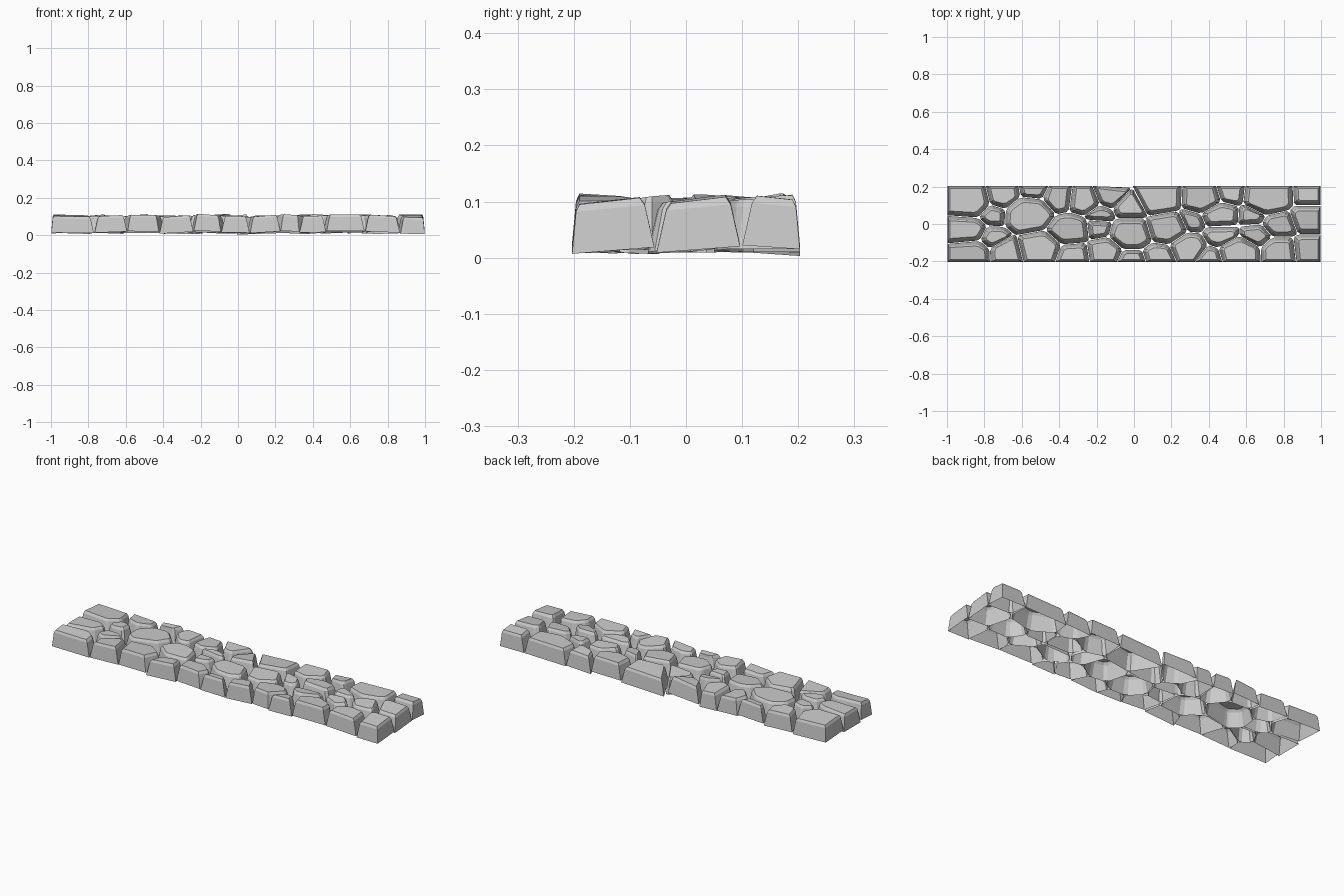
import bpy, bmesh, random
from mathutils import Vector

if "Cube" in bpy.data.objects:
    bpy.data.objects.remove(bpy.data.objects["Cube"])

random.seed(4)
HX, HY, SQ = 1.0, 0.205, 0.75   # half length, half width, stretch of the cells along x

# stones: centre x, centre y, nominal radius
STONES = [
    (-.88, .125, .09), (-.70, .15, .075), (-.54, .165, .06), (-.41, .13, .07),
    (-.27, .12, .07), (-.12, .155, .07), (.12, .14, .095), (.37, .135, .08),
    (.51, .16, .06), (.72, .145, .1), (.93, .15, .06),
    (-.56, .055, .10), (-.75, .06, .055), (-.90, -.035, .075), (-.76, -.075, .045),
    (-.35, -.03, .085), (-.19, .055, .05), (-.20, -.02, .05), (-.01, .10, .075),
    (-.01, -.05, .085), (.17, -.02, .085), (.31, .015, .05), (.46, .05, .075),
    (.47, -.06, .065), (.63, .045, .055), (.65, -.06, .06), (.78, .00, .07),
    (.93, .03, .075),
    (-.88, -.155, .075), (-.68, -.15, .06), (-.50, -.125, .085), (-.33, -.16, .065),
    (-.16, -.145, .065), (-.01, -.185, .045), (.13, -.16, .055), (.29, -.12, .07),
    (.41, -.17, .045), (.56, -.145, .08), (.78, -.14, .07), (.93, -.13, .065),
]


def clip(poly, n, d):
    """Keep the part of a convex polygon where p.n <= d."""
    out = []
    for a, b in zip(poly, poly[1:] + poly[:1]):
        da, db = a.dot(n) - d, b.dot(n) - d
        if da <= 0:
            out.append(a)
        if da * db < 0:
            out.append(a.lerp(b, da / (da - db)))
    return out


def cell(i):
    """Footprint of stone i: weighted Voronoi cell inside the path rectangle."""
    poly = [Vector(p) for p in ((-HX * SQ, -HY), (HX * SQ, -HY), (HX * SQ, HY), (-HX * SQ, HY))]
    x, y, r = STONES[i]
    p = Vector((x * SQ, y))
    for j, (u, v, s) in enumerate(STONES):
        if j != i:
            q = Vector((u * SQ, v))
            poly = clip(poly, q - p, (q.length_squared - p.length_squared + r * r - s * s) / 2)
    return [Vector((v.x / SQ, v.y)) for v in poly]


def on_rim(v):
    return abs(v.x) > HX - 1e-4, abs(v.y) > HY - 1e-4


def cut_corners(poly):
    """Drop tiny edges and nip off the inner corners."""
    poly = [v for k, v in enumerate(poly) if (v - poly[k - 1]).length > 0.012]
    out = []
    for k, v in enumerate(poly):
        if any(on_rim(v)):
            out.append(v)
            continue
        for w in (poly[k - 1], poly[(k + 1) % len(poly)]):
            e = w - v
            out.append(v + e.normalized() * min(0.013, e.length * 0.2))
    return out


def inset(poly, d, rim):
    """Shrink a footprint by d, but only by rim along the outer border."""
    xs, ys = [v.x for v in poly], [v.y for v in poly]
    cx, cy = (max(xs) + min(xs)) / 2, (max(ys) + min(ys)) / 2
    hx, hy = (max(xs) - min(xs)) / 2, (max(ys) - min(ys)) / 2
    sx, sy = max(0.4, 1 - d / hx), max(0.4, 1 - d / hy)
    out = []
    for v in poly:
        bx, by = on_rim(v)
        x, y = cx + (v.x - cx) * sx, cy + (v.y - cy) * sy
        if bx:
            x = v.x - rim * (1 if v.x > 0 else -1)
        if by:
            y = v.y - rim * (1 if v.y > 0 else -1)
        out.append(Vector((x, y)))
    return out


def stone(i):
    poly = cut_corners(cell(i))
    if len(poly) < 3:
        return
    c = sum(poly, Vector((0, 0))) / len(poly)
    tx, ty = random.uniform(-.06, .06), random.uniform(-.08, .08)
    lift = random.uniform(-.004, .004)
    bm = bmesh.new()
    rings = []
    # open base, top of the flank, bevelled crown
    for d, rim, z in ((.002, .002, .016), (.019, .009, .091), (.028, .015, .104)):
        ring = []
        for v, p in zip(poly, inset(poly, d, rim)):
            h = z + lift + (v.x - c.x) * tx + (v.y - c.y) * ty
            ring.append(bm.verts.new((p.x, p.y, max(h, 0))))
        rings.append(ring)
    n = len(poly)
    for a, b in zip(rings, rings[1:]):
        for k in range(n):
            m = (k + 1) % n
            bm.faces.new((a[k], a[m], b[m], b[k]))
    bm.faces.new(rings[-1])
    bm.normal_update()
    me = bpy.data.meshes.new("paving_stone")
    bm.to_mesh(me)
    bm.free()
    bpy.context.collection.objects.link(bpy.data.objects.new("paving_stone", me))


for i in range(len(STONES)):
    stone(i)
